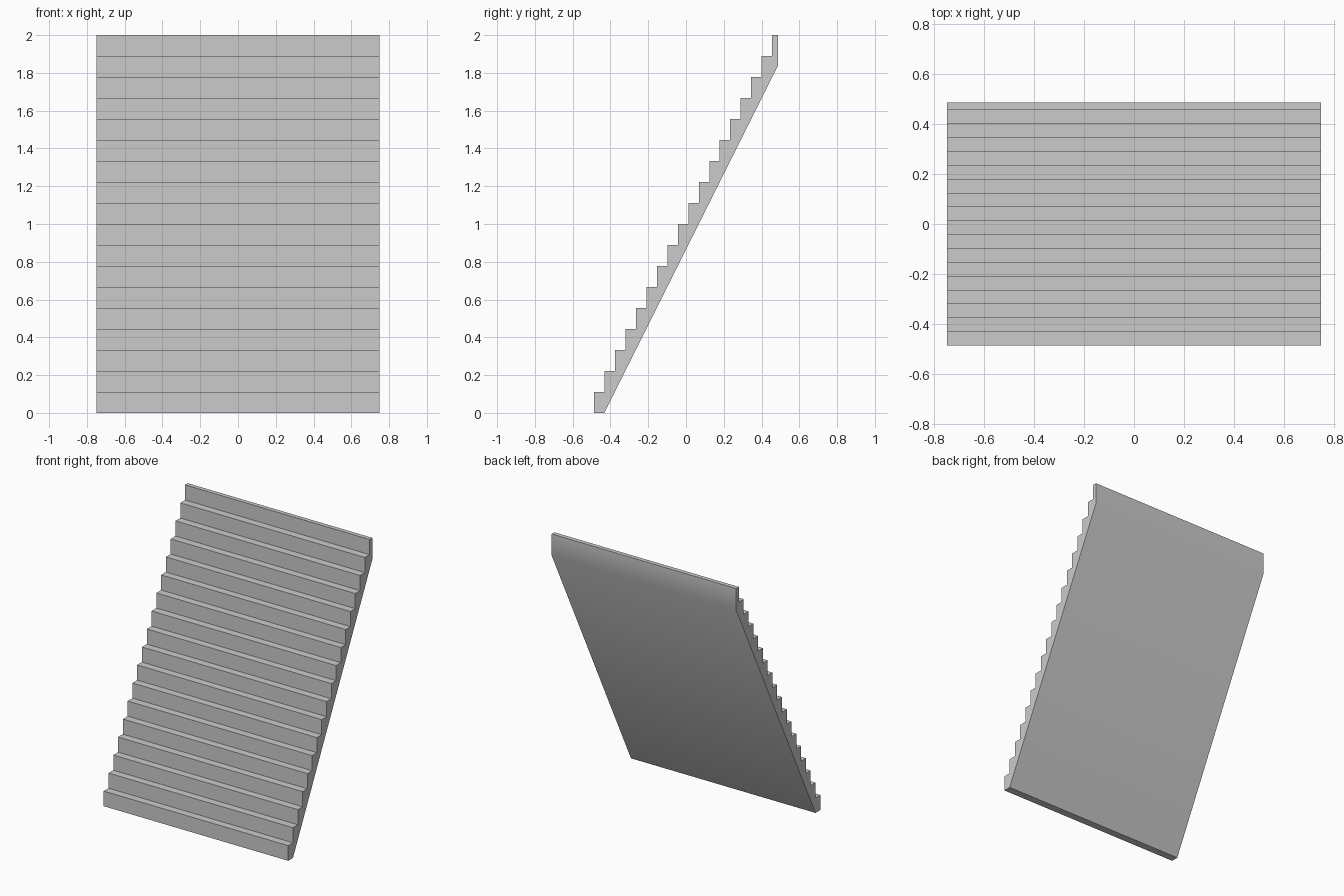
import bpy, bmesh, math

if "Cube" in bpy.data.objects:
    bpy.data.objects.remove(bpy.data.objects["Cube"])

STEPS = 18
RISE = 2.0 / STEPS
RUN = RISE / 2
HALF_W = 0.75
FRONT, BACK = -0.488, 0.488

# Side profile (y, z): zigzag of risers and treads
profile = []
for i in range(STEPS):
    y = FRONT + i * RUN
    profile += [(y, i * RISE), (y, (i + 1) * RISE)]
# Short top landing, vertical back edge, sloping underside
foot = FRONT + RUN
profile += [(BACK, 2.0), (BACK, (BACK - foot) * RISE / RUN), (foot, 0.0)]

# Extrude the profile across the width
bm = bmesh.new()
face = bm.faces.new([bm.verts.new((-HALF_W, y, z)) for y, z in profile])
ext = bmesh.ops.extrude_face_region(bm, geom=[face], use_keep_orig=True)
moved = [g for g in ext["geom"] if isinstance(g, bmesh.types.BMVert)]
bmesh.ops.translate(bm, verts=moved, vec=(2 * HALF_W, 0, 0))
bmesh.ops.recalc_face_normals(bm, faces=bm.faces)

mesh = bpy.data.meshes.new("staircase")
bm.to_mesh(mesh)
bm.free()
stairs = bpy.data.objects.new("staircase", mesh)
bpy.context.collection.objects.link(stairs)

# Soft shading where the underside meets the back edge, sharp steps
bpy.context.view_layer.objects.active = stairs
stairs.select_set(True)
bpy.ops.object.shade_smooth_by_angle(angle=math.radians(30))
